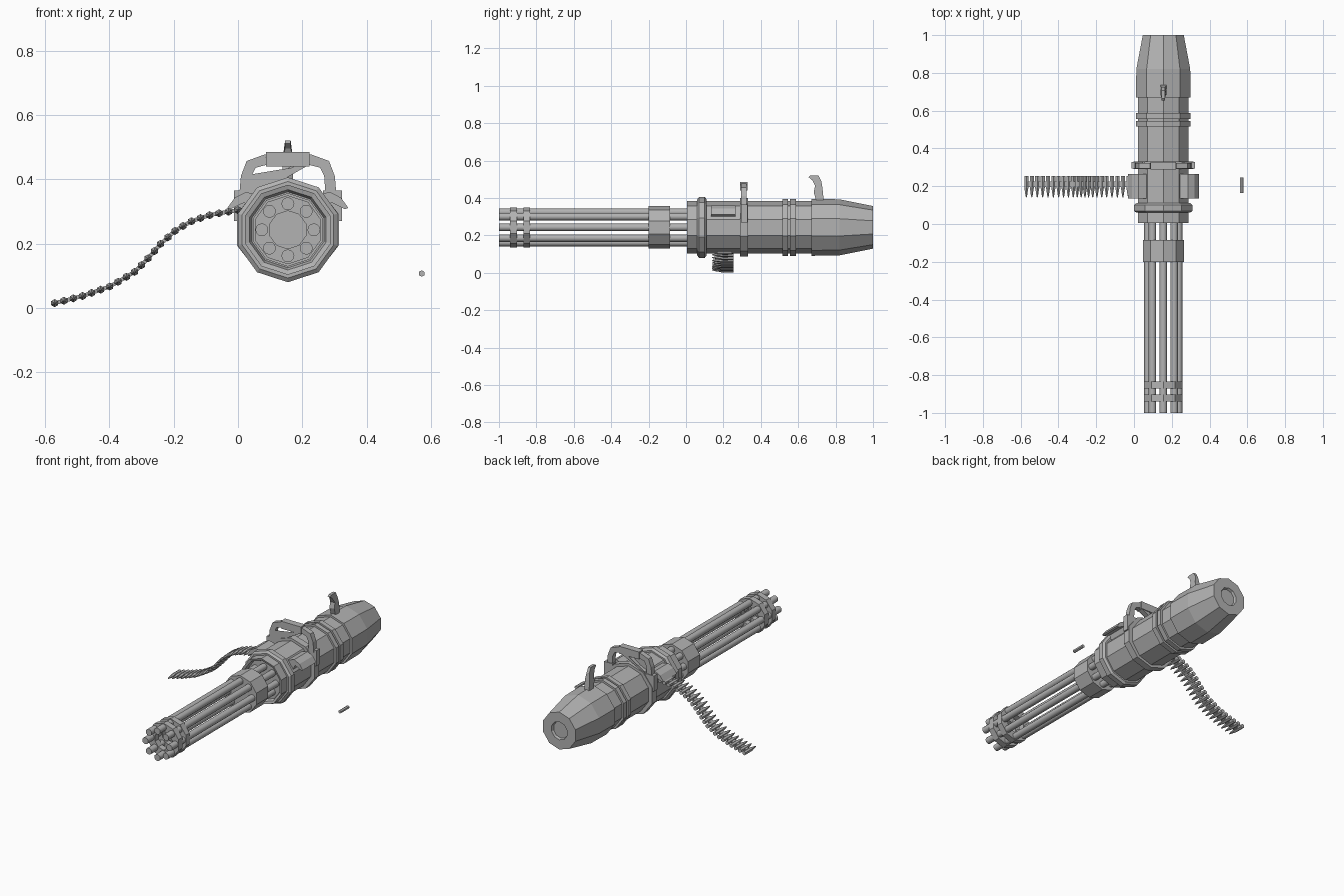
import bpy, bmesh, math
from mathutils import Vector

cube = bpy.data.objects.get("Cube")
if cube:
    bpy.data.objects.remove(cube, do_unlink=True)

CX, CZ = 0.155, 0.243          # axis of the gun

metal = bpy.data.materials.new("grey metal")
metal.use_nodes = True
GREY = (0.45, 0.45, 0.45, 1)
metal.diffuse_color = GREY
metal.node_tree.nodes["Principled BSDF"].inputs["Base Color"].default_value = GREY


def finish(name, bm):
    bmesh.ops.remove_doubles(bm, verts=bm.verts, dist=0.00001)
    bmesh.ops.recalc_face_normals(bm, faces=bm.faces)
    mesh = bpy.data.meshes.new(name)
    bm.to_mesh(mesh)
    bm.free()
    mesh.materials.append(metal)
    ob = bpy.data.objects.new(name, mesh)
    bpy.context.collection.objects.link(ob)
    return ob


def add_lathe(bm, profile, x, z, sides, closed=False, widen=1.0):
    """Turn (y, radius) points around an axis along y, one corner on top."""
    rings = []
    for y, r in profile:
        turn = [2 * math.pi * i / sides for i in range(sides)]
        rings.append([bm.verts.new((x + widen * r * math.sin(a), y, z + r * math.cos(a)))
                      for a in turn])
    pairs = list(zip(rings, rings[1:]))
    if closed:
        pairs.append((rings[-1], rings[0]))
    else:
        bm.faces.new(rings[0])
        bm.faces.new(rings[-1])
    for a, b in pairs:
        for i in range(sides):
            j = (i + 1) % sides
            bm.faces.new((a[i], a[j], b[j], b[i]))


def lathe(name, profile, sides=10, closed=False, widen=1.0):
    bm = bmesh.new()
    add_lathe(bm, profile, CX, CZ, sides, closed, widen)
    return finish(name, bm)


def add_prism(bm, outline, axis, lo, hi):
    """Extrude an outline: axis 'y' takes (x, z) points, axis 'x' takes (y, z)."""
    def put(p, d):
        return bm.verts.new((p[0], d, p[1]) if axis == 'y' else (d, p[0], p[1]))
    a = [put(p, lo) for p in outline]
    b = [put(p, hi) for p in outline]
    bm.faces.new(a)
    bm.faces.new(b)
    for i in range(len(a)):
        j = (i + 1) % len(a)
        bm.faces.new((a[i], a[j], b[j], b[i]))


def prism(name, outline, axis, lo, hi):
    bm = bmesh.new()
    add_prism(bm, outline, axis, lo, hi)
    return finish(name, bm)


def rect(x0, x1, z0, z1):
    return [(x0, z0), (x1, z0), (x1, z1), (x0, z1)]


# Main housing with a recessed front face
lathe("housing", [(0.03, 0.118), (0.01, 0.125), (0.005, 0.14), (0.68, 0.14)])
lathe("front_flange", [(0.06, 0.15), (0.07, 0.163), (0.1, 0.163), (0.11, 0.15)])
lathe("handle_flange", [(0.29, 0.156), (0.332, 0.156)], widen=1.07)
for i, y in enumerate((0.515, 0.557)):
    lathe(f"rear_band_{i + 1}", [(y, 0.152), (y + 0.03, 0.152)])

# Tapered rear casing with a round recess in the end
lathe("rear_casing", [(0.67, 0.152), (0.82, 0.15), (1.0, 0.114), (1.0, 0.055), (0.985, 0.05)])

# Eight barrels
bm = bmesh.new()
for i in range(8):
    a = math.pi * i / 4
    add_lathe(bm, [(-1.0, 0.02), (0.04, 0.02)],
              CX + 0.081 * math.sin(a), CZ + 0.081 * math.cos(a), 12)
barrels = finish("barrels", bm)
bpy.context.view_layer.objects.active = barrels
barrels.select_set(True)
bpy.ops.object.shade_smooth_by_angle(angle=math.radians(35))
barrels.select_set(False)

# Barrel clamps
lathe("main_clamp", [(-0.2, 0.114), (-0.085, 0.114)])
for i, y in enumerate((-0.94, -0.87)):
    lathe(f"muzzle_clamp_{i + 1}",
          [(y, 0.059), (y, 0.107), (y + 0.037, 0.107), (y + 0.037, 0.059)], closed=True)

# Feed guide and ejection guard, one on each side
guard = [(0.07, 0.1), (0.13, 0.118), (0.165, 0.1), (0.188, 0.068),
         (0.178, 0.064), (0.135, 0.085), (0.12, 0.05)]
for name, s in (("ejection_guard", 1), ("feed_guide", -1)):
    prism(name, [(CX + s * x, CZ + z) for x, z in guard], 'y', 0.135, 0.265)

# Carrying handle with lugs and a thicker grip
outer = [(0.152, 0.34), (0.146, 0.41), (0.128, 0.457), (0.07, 0.478)]
inner = [(0.066, 0.445), (0.1, 0.436), (0.113, 0.41), (0.118, 0.34)]
half = outer + inner
outline = outer + [(-x, z) for x, z in reversed(half)] + inner
prism("carry_handle", [(CX + x, z) for x, z in outline], 'y', 0.293, 0.324)
prism("handle_grip", rect(CX - 0.068, CX + 0.068, 0.44, 0.485), 'y', 0.288, 0.329)
for name, s in (("left_lug", 1), ("right_lug", -1)):
    prism(name, rect(CX + s * 0.11, CX + s * 0.168, 0.27, 0.365), 'y', 0.295, 0.328)

# Curved rear lever, narrower at the top
lever = prism("rear_lever",
              [(0.655, 0.512), (0.665, 0.52), (0.708, 0.52), (0.724, 0.49), (0.73, 0.45),
               (0.738, 0.375), (0.7, 0.375), (0.683, 0.43), (0.69, 0.465), (0.675, 0.495)],
              'x', CX - 0.016, CX + 0.016)
for v in lever.data.vertices:
    if v.co.z > 0.485:
        v.co.x = CX + (v.co.x - CX) * 0.55

# Ammunition belt: rounds evenly spaced on a drooping path, joined by links
path = [Vector(p) for p in ((-0.57, 0.015), (-0.48, 0.038), (-0.395, 0.068), (-0.32, 0.113),
                            (-0.277, 0.157), (-0.238, 0.202), (-0.192, 0.243),
                            (-0.14, 0.272), (-0.08, 0.291), (0.0, 0.304))]
lengths = [(b - a).length for a, b in zip(path, path[1:])]
COUNT = 23


def along(d):
    for a, b, n in zip(path, path[1:], lengths):
        if d <= n:
            return a.lerp(b, d / n)
        d -= n
    return path[-1]


spots = [along(sum(lengths) * i / (COUNT - 1)) for i in range(COUNT)]
rounds, links = bmesh.new(), bmesh.new()
for p in spots:
    add_lathe(rounds, [(0.14, 0.002), (0.155, 0.006), (0.18, 0.01), (0.19, 0.0125),
                       (0.255, 0.0125)], p.x, p.y, 6)
for a, b in zip(spots, spots[1:]):
    side = (b - a).normalized().orthogonal() * 0.006
    add_prism(links, [a - side, b - side, b + side, a + side], 'y', 0.195, 0.225)
finish("belt_rounds", rounds)
finish("belt_links", links)

# Ejected casing in the air
bm = bmesh.new()
add_lathe(bm, [(0.165, 0.01), (0.245, 0.01)], 0.571, 0.107, 6)
finish("spent_casing", bm)
